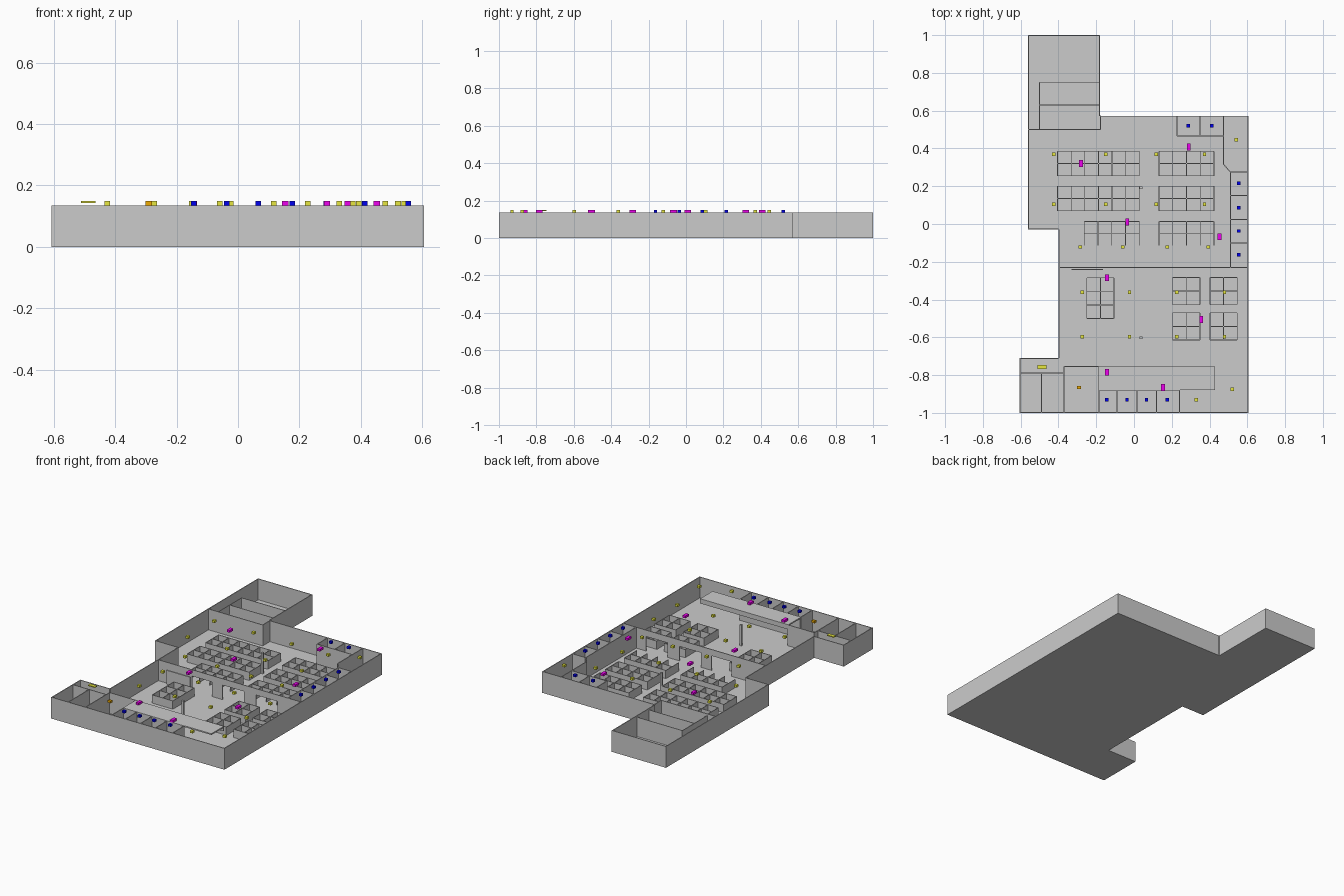
import bpy, bmesh
from mathutils import Vector, Matrix

if "Cube" in bpy.data.objects:
    bpy.data.objects.remove(bpy.data.objects["Cube"])

H = 0.135   # full wall height
T = 0.005   # wall thickness


def add_box(bm, lo, hi):
    c = [(a + b) / 2 for a, b in zip(lo, hi)]
    s = [b - a for a, b in zip(lo, hi)]
    bmesh.ops.create_cube(bm, size=1, matrix=Matrix.Translation(c) @ Matrix.Diagonal((*s, 1)))


def add_wall(bm, p, q, z0=0.0, z1=H, t=T):
    p, q = Vector(p), Vector(q)
    d = q - p
    m = (p + q) / 2
    rot = Matrix.Rotation(Vector((1, 0)).angle_signed(d) * -1, 4, 'Z')
    bmesh.ops.create_cube(bm, size=1, matrix=Matrix.Translation((m.x, m.y, (z0 + z1) / 2)) @ rot
                          @ Matrix.Diagonal((d.length, t, z1 - z0, 1)))


def finish(bm, name, color=None):
    me = bpy.data.meshes.new(name)
    bm.to_mesh(me)
    bm.free()
    ob = bpy.data.objects.new(name, me)
    bpy.context.collection.objects.link(ob)
    if color:
        mat = bpy.data.materials.new(name)
        mat.diffuse_color = (*color, 1)
        mat.use_nodes = True
        mat.node_tree.nodes["Principled BSDF"].inputs["Base Color"].default_value = mat.diffuse_color
        me.materials.append(mat)
    return ob


def walls(name, segments, z0=0.0, z1=H, t=T):
    bm = bmesh.new()
    for x0, y0, x1, y1 in segments:
        add_wall(bm, (x0, y0), (x1, y1), z0, z1, t)
    return finish(bm, name)


# Floor slab and outer walls follow the same outline
outline = [(-.56, 1), (-.56, -.03), (-.40, -.03), (-.40, -.71), (-.607, -.71),
           (-.607, -1), (.605, -1), (.605, .573), (-.18, .573), (-.18, 1)]
bm = bmesh.new()
face = bm.faces.new([bm.verts.new((x, y, 0)) for x, y in outline])
ext = bmesh.ops.extrude_face_region(bm, geom=[face])
bmesh.ops.translate(bm, vec=(0, 0, .003), verts=[v for v in ext['geom'] if isinstance(v, bmesh.types.BMVert)])
bmesh.ops.recalc_face_normals(bm, faces=bm.faces)
finish(bm, "floor")

bm = bmesh.new()
for i, p in enumerate(outline):
    p, q = Vector(p), Vector(outline[(i + 1) % len(outline)])
    d = (q - p).normalized()
    inward = Vector((-d.y, d.x)) * T / 2
    add_wall(bm, p + inward, q + inward)
finish(bm, "outer_walls")

# Back room: front wall and inner partitions
walls("back_room_wall", [(-.56, .5, -.175, .5), (-.177, .5, -.177, .575)])
walls("back_room_partitions", [(-.5, .63, -.183, .63), (-.5, .75, -.183, .75)], z1=.125, t=.004)
walls("back_room_side_partition", [(-.5, .5, -.5, .75)], z1=.125, t=.004)

# Dividing wall with piers, header and a thin side panel
walls("dividing_wall", [(-.40, -.23, -.16, -.23), (-.02, -.23, .053, -.23),
                        (.205, -.23, .288, -.23), (.44, -.23, .605, -.23)])
walls("dividing_header", [(-.40, -.23, .605, -.23)], z0=.095)
walls("sliding_panel", [(-.33, -.241, -.165, -.241)], z1=.09)

# Offices along the right, back and front
walls("right_offices", [(.51, .275, .51, -.23)] +
      [(.51, y, .605, y) for y in (.275, .152, .025, -.1)])
walls("back_offices", [(.228, .465, .475, .465), (.475, .315, .475, .573), (.475, .315, .51, .275)] +
      [(x, .465, x, .573) for x in (.228, .35)])
walls("front_offices", [(-.185, -.88, .24, -.88)] +
      [(x, -.88, x, -1) for x in (-.185, -.09, .015, .12, .24)])
walls("corner_rooms", [(-.607, -.788, -.37, -.788), (-.49, -.788, -.49, -1),
                       (-.37, -.755, -.37, -1), (-.37, -.755, -.185, -.755)])

# Canopy over the front corridor
bm = bmesh.new()
add_box(bm, (-.187, -.88, .127), (.43, -.755, H))
add_box(bm, (-.187, -.76, .105), (.43, -.755, H))
finish(bm, "corridor_canopy")

# Support posts
bm = bmesh.new()
for x, y in ((.037, .192), (.037, -.603)):
    add_box(bm, (x - .007, y - .007, 0), (x + .007, y + .007, H))
finish(bm, "support_posts")


# Cubicle blocks: grid of low partitions
def cubicles(name, x0, x1, y0, y1, cols, rows, open_front=False):
    segs = [(x0 + (x1 - x0) * i / cols, y0, x0 + (x1 - x0) * i / cols, y1) for i in range(cols + 1)]
    segs += [(x0, y0 + (y1 - y0) * j / rows, x1, y0 + (y1 - y0) * j / rows)
             for j in range(1 if open_front else 0, rows + 1)]
    walls(name, segs, z1=.055, t=.004)


for y0 in (.255, .07):
    cubicles("cubicles_left", -.405, .028, y0, y0 + .13, 6, 2)
    cubicles("cubicles_right", .132, .424, y0, y0 + .13, 4, 2)
cubicles("cubicles_open_left", -.263, .028, -.115, .013, 4, 2, True)
cubicles("cubicles_open_right", .132, .424, -.115, .013, 4, 2, True)
cubicles("cubicles_tall", -.25, -.106, -.5, -.285, 2, 3)
for x0 in (.205, .402):
    for y0 in (-.427, -.614):
        cubicles("cubicles_quad", x0, x0 + .144, y0, y0 + .144, 2, 2)


# Coloured ceiling markers
def markers(name, color, spots, sx, sy, z0=H, z1=.149):
    bm = bmesh.new()
    for x, y in spots:
        add_box(bm, (x - sx / 2, y - sy / 2, z0), (x + sx / 2, y + sy / 2, z1))
    finish(bm, name, color)


yellow = (.8, .8, .05)
spots = [(x, y) for x in (-.425, -.15, .117, .373) for y in (.37, .105)]
spots += [(x, -.122) for x in (-.285, -.06, .177, .393)]
spots += [(x, y) for x in (-.273, -.024, .227, .479) for y in (-.362, -.597)]
spots += [(.541, .445), (.521, -.875), (.33, -.93)]
markers("yellow_markers", yellow, spots, .018, .018)
markers("wide_yellow_marker", yellow, [(-.488, -.757)], .048, .022, .143)
markers("blue_markers", (0, 0, .85),
        [(.287, .52), (.412, .52)] + [(.555, y) for y in (.215, .087, -.037, -.163)] +
        [(x, -.93) for x in (-.144, -.037, .066, .177)], .018, .018)
markers("magenta_markers", (.85, 0, .85),
        [(-.28, .32), (.29, .408), (-.036, .01), (.452, -.067), (-.143, -.285),
         (.356, -.505), (-.143, -.785), (.154, -.865)], .02, .036)
markers("orange_marker", (.85, .4, 0), [(-.29, -.865)], .021, .016)
